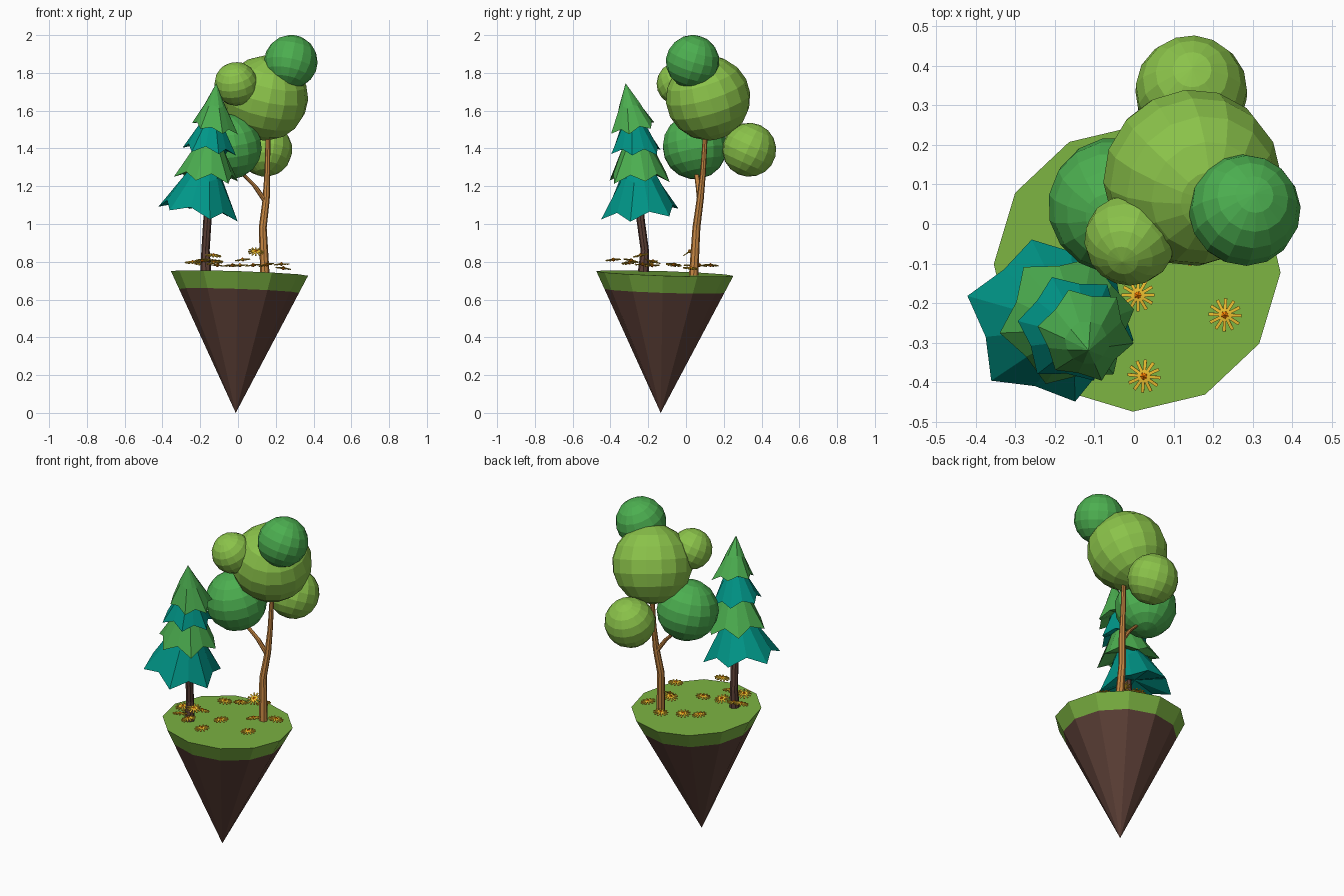
import bpy, bmesh, random
from math import sin, cos, pi, radians
from mathutils import Vector, Matrix, Euler

if "Cube" in bpy.data.objects:
    bpy.data.objects.remove(bpy.data.objects["Cube"])

random.seed(4)


def mat(name, hexa):
    m = bpy.data.materials.new(name)
    c = [int(hexa[i:i + 2], 16) / 255 for i in (0, 2, 4)]
    m.diffuse_color = [((v + 0.055) / 1.055) ** 2.4 if v > 0.04 else v / 12.92 for v in c] + [1]
    m.use_nodes = True
    m.node_tree.nodes["Principled BSDF"].inputs["Base Color"].default_value = m.diffuse_color
    return m


LIME, GREEN, TEAL = mat("lime", "8BC34A"), mat("green", "4CAF50"), mat("teal", "009688")
GRASS, SOIL, BARK = mat("grass", "7CB342"), mat("soil", "5D4037"), mat("dark_bark", "5D4037")
WOOD, PETAL, CORE = mat("light_wood", "C68642"), mat("petal", "F2C230"), mat("flower_core", "F57C00")


def finish(name, bm, *mats):
    bmesh.ops.recalc_face_normals(bm, faces=bm.faces)
    me = bpy.data.meshes.new(name)
    bm.to_mesh(me)
    bm.free()
    for m in mats:
        me.materials.append(m)
    ob = bpy.data.objects.new(name, me)
    bpy.context.collection.objects.link(ob)
    return ob


def loft(name, rings, m, cap_first=True, cap_last=True, tip=None, base=None):
    """Skin a list of equal-length rings; close the ends with a face or a fan to a point."""
    bm = bmesh.new()
    vs = [[bm.verts.new(p) for p in r] for r in rings]
    n = len(vs[0])
    for a, b in zip(vs, vs[1:]):
        for i in range(n):
            bm.faces.new((a[i], a[(i + 1) % n], b[(i + 1) % n], b[i]))
    for ring, point, cap in ((vs[0], base, cap_first), (vs[-1], tip, cap_last)):
        if point is not None:
            v = bm.verts.new(point)
            for i in range(n):
                bm.faces.new((ring[i], ring[(i + 1) % n], v))
        elif cap:
            bm.faces.new(ring)
    return finish(name, bm, m)


def circle(c, r, n, rot=0.0, slope=(0, 0)):
    pts = []
    for i in range(n):
        a = rot + 2 * pi * i / n
        x, y = r * cos(a), r * sin(a)
        pts.append(Vector(c) + Vector((x, y, slope[0] * x + slope[1] * y)))
    return pts


# Floating island: one tilted 12-sided cone, grass band on a soil point
SL = (-0.034, -0.034)
TOP, APEX = Vector((0.008, -0.112, 0.738)), Vector((-0.012, -0.134, 0.0))
rim = circle(TOP, 0.363, 12, radians(-1.7), SL)
waist = [p.lerp(APEX, 0.125) for p in rim]
loft("grass_top", [waist, rim], GRASS)
loft("soil_cone", [waist], SOIL, cap_first=False, tip=APEX)


def ground(x, y):
    return TOP.z + SL[0] * (x - TOP.x) + SL[1] * (y - TOP.y)


# Trunks and branch: bent tapering tubes
def trunk(name, path, m, n=8):
    loft(name, [circle(p[:3], p[3], n) for p in path], m)


trunk("round_tree_trunk", [(0.143, 0.04, 0.72, 0.025), (0.131, 0.055, 0.98, 0.021),
                           (0.149, 0.075, 1.13, 0.019), (0.155, 0.09, 1.27, 0.015),
                           (0.160, 0.105, 1.52, 0.012)], WOOD)
trunk("round_tree_branch", [(0.145, 0.075, 1.12, 0.016), (0.09, 0.065, 1.20, 0.014),
                            (-0.01, 0.05, 1.30, 0.012)], WOOD)
trunk("conifer_trunk", [(-0.17, -0.228, 0.72, 0.031), (-0.172, -0.218, 0.86, 0.022),
                        (-0.162, -0.24, 1.02, 0.022), (-0.155, -0.25, 1.25, 0.018)], BARK)

# Round tree foliage: faceted balls
for name, c, r, m, rot in (
        ("foliage_main", (0.147, 0.117, 1.667), 0.225, LIME, (0.3, 0.2, 0.1)),
        ("foliage_top", (0.28, 0.035, 1.859), 0.142, GREEN, (-0.2, 0.3, 0.4)),
        ("foliage_small", (-0.01, -0.04, 1.742), 0.116, LIME, (0.5, -0.2, 0)),
        ("foliage_low", (-0.045, 0.047, 1.41), 0.173, GREEN, (0.15, -0.15, 0.2)),
        ("foliage_back", (0.145, 0.335, 1.393), 0.143, LIME, (-0.4, 0.15, 0.3))):
    bm = bmesh.new()
    bmesh.ops.create_uvsphere(bm, u_segments=16, v_segments=9, radius=r,
                              matrix=Matrix.Translation(c) @ Euler(rot).to_matrix().to_4x4())
    finish(name, bm, m)


# Conifer: four tilted skirts with zigzag hems
def skirt(name, c, tip, r, slope, m, rot, drop):
    hem = circle(c, r, 12, rot, slope)
    c, tip = Vector(c), Vector(tip)
    for i, p in enumerate(hem):
        if i % 2:
            hem[i] = c + (p - c) * 0.82 + Vector((0, 0, drop))
        else:
            hem[i] = c + (p - c) * random.uniform(0.96, 1.05)
            hem[i].z -= random.uniform(0, drop * 0.6)
    mid = [p.lerp(tip, 0.5) - (p - c) * (0.04 if i % 2 == 0 else -0.04) for i, p in enumerate(hem)]
    loft(name, [hem, mid], m, tip=tip, base=c + Vector((0, 0, drop * 2)))


skirt("conifer_skirt_1", (-0.205, -0.24, 1.06), (-0.15, -0.26, 1.42), 0.215, (-0.2, 0.09), TEAL, radians(-15), 0.035)
skirt("conifer_skirt_2", (-0.165, -0.245, 1.24), (-0.14, -0.27, 1.56), 0.172, (-0.08, 0.02), GREEN, radians(10), 0.03)
skirt("conifer_skirt_3", (-0.155, -0.265, 1.385), (-0.125, -0.29, 1.65), 0.14, (-0.14, 0.02), TEAL, radians(-8), 0.025)
skirt("conifer_skirt_4", (-0.124, -0.28, 1.51), (-0.115, -0.32, 1.745), 0.12, (-0.2, 0.2), GREEN, radians(-10), 0.018)


# Daisies: twelve thin petals around a bead
def flower(name, loc, tilt):
    bm = bmesh.new()
    for i in range(12):
        rot = Matrix.Rotation(2 * pi * i / 12, 4, 'Z')
        bmesh.ops.create_cube(bm, size=1, matrix=rot @ Matrix.Translation((0.024, 0, 0))
                              @ Matrix.Rotation(0.12, 4, 'Y') @ Matrix.Diagonal((0.036, 0.008, 0.004, 1)))
    k = len(bm.faces)
    bmesh.ops.create_icosphere(bm, subdivisions=1, radius=0.011)
    bm.faces.ensure_lookup_table()
    for f in bm.faces[k:]:
        f.material_index = 1
    bm.transform(Matrix.Translation(loc) @ Euler(tilt).to_matrix().to_4x4())
    finish(name, bm, PETAL, CORE)


spots = [(0.01, -0.18), (0.23, -0.23), (0.025, -0.385), (-0.11, 0.03), (-0.03, 0.07),
         (0.15, -0.065), (0.24, 0.025), (0.08, 0.13), (-0.19, -0.195), (-0.19, -0.29),
         (-0.12, -0.175), (-0.127, -0.30), (-0.24, -0.19)]
for i, (x, y) in enumerate(spots):
    z = ground(x, y) + random.uniform(0.04, 0.065)
    flower(f"flower_{i + 1}", (x, y, z), (random.uniform(-0.2, 0.2), random.uniform(-0.2, 0.2), i))
flower("flower_on_trunk", (0.095, 0.02, 0.855), (0.55, 0, 0))
flower("flower_by_conifer", (-0.13, -0.24, 0.835), (0.2, 0.1, 0))
